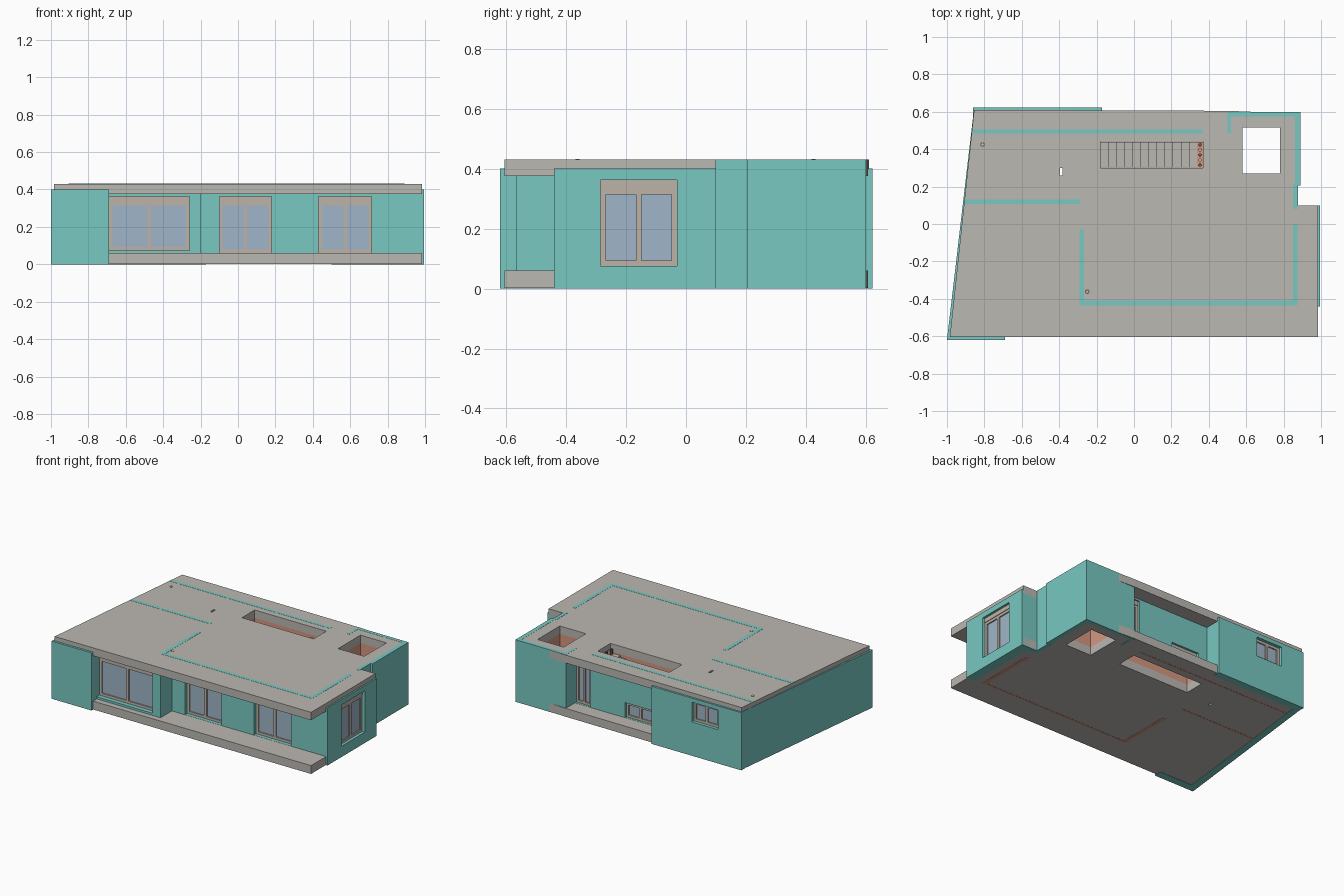
import bpy, bmesh
from math import pi
from mathutils import Matrix, Vector

cube = bpy.data.objects.get("Cube")
if cube:
    bpy.data.objects.remove(cube, do_unlink=True)


def material(name, rgb):
    m = bpy.data.materials.new(name)
    m.use_nodes = True
    m.diffuse_color = (*rgb, 1)
    m.node_tree.nodes["Principled BSDF"].inputs["Base Color"].default_value = (*rgb, 1)
    return m


TEAL = material("teal insulation", (0.19, 0.58, 0.54))
CONCRETE = material("warm grey concrete", (0.50, 0.48, 0.45))
FRAME = material("beige frame", (0.51, 0.45, 0.39))
GLASS = material("pale blue glass", (0.35, 0.46, 0.58))
BRICK = material("salmon brick", (0.67, 0.31, 0.22))
PIPE = material("brown pipe", (0.16, 0.08, 0.06))


def finish(name, bm, mat):
    bmesh.ops.recalc_face_normals(bm, faces=bm.faces)
    mesh = bpy.data.meshes.new(name)
    bm.to_mesh(mesh)
    bm.free()
    ob = bpy.data.objects.new(name, mesh)
    bpy.context.collection.objects.link(ob)
    if mat:
        mesh.materials.append(mat)
    return ob


def boxes(name, extents, mat, matrix=Matrix()):
    """Joined boxes, each given as x0, x1, y0, y1, z0, z1."""
    bm = bmesh.new()
    for x0, x1, y0, y1, z0, z1 in extents:
        place = (Matrix.Translation(((x0 + x1) / 2, (y0 + y1) / 2, (z0 + z1) / 2))
                 @ Matrix.Diagonal((x1 - x0, y1 - y0, z1 - z0, 1)))
        bmesh.ops.create_cube(bm, size=1, matrix=matrix @ place)
    return finish(name, bm, mat)


def prism(name, outline, z0, z1, mat):
    bm = bmesh.new()
    base = bm.faces.new([bm.verts.new((x, y, z0)) for x, y in outline])
    top = bmesh.ops.extrude_face_region(bm, geom=[base])["geom"]
    verts = [v for v in top if isinstance(v, bmesh.types.BMVert)]
    bmesh.ops.translate(bm, verts=verts, vec=Vector((0, 0, z1 - z0)))
    return finish(name, bm, mat)


def cylinder(name, x, y, z0, z1, r, mat):
    bm = bmesh.new()
    bmesh.ops.create_cone(bm, cap_ends=True, segments=16, radius1=r, radius2=r, depth=z1 - z0,
                          matrix=Matrix.Translation((x, y, (z0 + z1) / 2)))
    return finish(name, bm, mat)


def cut(ob, holes):
    """Cut box-shaped openings out of a part."""
    cutter = boxes("cutter", holes, None)
    cutter.hide_render = True
    mod = ob.modifiers.new("openings", "BOOLEAN")
    mod.operation = "DIFFERENCE"
    mod.solver = "EXACT"
    mod.object = cutter
    bpy.context.view_layer.objects.active = ob
    bpy.ops.object.modifier_apply(modifier=mod.name)
    bpy.data.objects.remove(cutter, do_unlink=True)


def window(name, x, y, w, z0, z1, turn=0, shutter=True):
    """Two-pane window facing -y before the turn; x, y is the middle of its outer face."""
    place = Matrix.Translation((x, y, 0)) @ Matrix.Rotation(turn, 4, "Z")
    h, b, d = w / 2, 0.018, 0.025
    top = z1 - 0.03 if shutter else z1
    bars = [(-h, -h + b, 0, d, z0, top), (h - b, h, 0, d, z0, top),
            (-h + b, h - b, 0, d, z0, z0 + b), (-h + b, h - b, 0, d, top - b, top),
            (-b / 2, b / 2, 0, d, z0 + b, top - b)]
    if shutter:
        bars.append((-h, h, -0.004, d, top, z1))
    boxes(name + "_frame", bars, FRAME, place)
    boxes(name + "_glass", [(-h + b, h - b, 0.008, 0.014, z0 + b, top - b)], GLASS, place)


# Floor and roof slabs with stairwell, shaft and duct openings
outline = [(-0.985, -0.605), (0.985, -0.605), (0.985, 0.1), (0.87, 0.1),
           (0.86, 0.59), (0.51, 0.605), (-0.855, 0.61)]
stairwell = (-0.18, 0.37, 0.3, 0.44)
shaft = (0.58, 0.78, 0.27, 0.515)
duct = (-0.395, -0.383, 0.26, 0.3)
for name, low, high in (("floor_slab", 0.002, 0.06), ("roof_slab", 0.375, 0.43)):
    slab = prism(name, outline, low, high, CONCRETE)
    cut(slab, [(*hole, -0.1, 0.6) for hole in (stairwell, shaft, duct)])

# Side wall that runs at a slant, and the short front wall beside it
prism("slanted_wall", [(-1, -0.62), (-0.95, -0.62), (-0.81, 0.62), (-0.855, 0.62)], 0, 0.4, TEAL)
boxes("front_end_wall", [(-0.99, -0.69, -0.62, -0.565, 0, 0.4)], TEAL)

# Front walls
bay = boxes("front_bay_wall", [(-0.7, -0.2, -0.565, -0.5, 0.03, 0.39)], TEAL)
cut(bay, [(-0.69, -0.26, -0.7, -0.4, 0.075, 0.362)])
boxes("bay_return_wall", [(-0.25, -0.2, -0.5, -0.4, 0.03, 0.39)], TEAL)
main = boxes("front_main_wall", [(-0.25, 0.94, -0.44, -0.38, 0.03, 0.39)], TEAL)
cut(main, [(-0.1, 0.18, -0.6, -0.3, 0.061, 0.362), (0.43, 0.715, -0.6, -0.3, 0.061, 0.362)])
window("front_bay_window", -0.475, -0.535, 0.43, 0.075, 0.362)
window("terrace_door_a", 0.04, -0.415, 0.28, 0.06, 0.362)
window("terrace_door_b", 0.5725, -0.415, 0.285, 0.06, 0.362)

# Straight side wall
side = boxes("side_wall", [(0.93, 0.995, -0.44, 0.1, 0, 0.4)], TEAL)
cut(side, [(0.8, 1.2, -0.285, -0.03, 0.075, 0.362)])
window("side_window", 0.975, -0.1575, 0.255, 0.075, 0.362, pi / 2)
boxes("side_step_wall", [(0.86, 0.935, 0.06, 0.1, 0, 0.4)], TEAL)
boxes("corner_block_walls", [(0.85, 0.876, 0.08, 0.21, 0, 0.431), (0.86, 0.89, 0.205, 0.6, 0, 0.431),
                             (0.505, 0.865, 0.575, 0.6, 0, 0.431),
                             (0.5, 0.518, 0.485, 0.6, 0.0, 0.431)], TEAL)

# Back walls with the recessed entrance
back = boxes("back_wall", [(-0.86, -0.17, 0.57, 0.622, 0, 0.4)], TEAL)
cut(back, [(-0.68, -0.48, 0.5, 0.7, 0.235, 0.372)])
window("back_window", -0.58, 0.6, 0.2, 0.235, 0.372, pi, False)
boxes("back_return_wall", [(-0.21, -0.17, 0.46, 0.58, 0.03, 0.39)], TEAL)
recess = boxes("recess_wall", [(-0.18, 0.505, 0.455, 0.505, 0.03, 0.39)], TEAL)
cut(recess, [(-0.1, 0.115, 0.4, 0.6, 0.061, 0.165), (0.38, 0.5, 0.4, 0.6, 0.061, 0.362)])
window("recess_window", 0.0075, 0.49, 0.215, 0.06, 0.165, pi, False)
window("entrance_door", 0.44, 0.49, 0.12, 0.06, 0.362, pi)

# Brick linings around the stairwell and the shaft
t = 0.012
for name, (x0, x1, y0, y1) in (("stairwell_lining", stairwell), ("shaft_lining", shaft)):
    boxes(name, [(x0 - t, x1 + t, y0 - t, y0, 0.06, 0.375), (x0 - t, x1 + t, y1, y1 + t, 0.06, 0.375),
                 (x0 - t, x0, y0, y1, 0.06, 0.375), (x1, x1 + t, y0, y1, 0.06, 0.375)], BRICK)

# Stair flight and the pipes at its end
count, run = 12, 0.043
boxes("stair_treads", [(-0.18 + i * run, -0.18 + (i + 1) * run, 0.301, 0.439,
                        0.2 + i * 0.012, 0.235 + i * 0.012) for i in range(count)], CONCRETE)
boxes("pipe_shelf", [(0.336, 0.37, 0.301, 0.439, 0.35, 0.365)], BRICK)
for i in range(5):
    cylinder(f"riser_pipe_{i + 1}", 0.353, 0.315 + i * 0.027, 0.36, 0.4, 0.009, (PIPE, CONCRETE)[i % 2])
for i, (x, y) in enumerate(((-0.81, 0.425), (-0.25, -0.362))):
    cylinder(f"roof_pipe_{i + 1}", x, y, 0.42, 0.4315, 0.012, PIPE)
    cylinder(f"roof_pipe_core_{i + 1}", x, y, 0.42, 0.432, 0.007, CONCRETE)

# Wall ends showing in the slab faces
strips = [(-0.865, 0.37, 0.484, 0.506), (-0.905, -0.29, 0.108, 0.132), (-0.292, -0.266, -0.435, -0.03),
          (-0.266, 0.85, -0.435, -0.41), (0.85, 0.875, -0.435, 0.0)]
boxes("roof_wall_ends", [(*s, 0.426, 0.431) for s in strips], TEAL)
boxes("floor_wall_ends", [(x0, x1, y0 + 0.006, y1 - 0.006, 0.001, 0.004) for x0, x1, y0, y1 in strips], BRICK)
